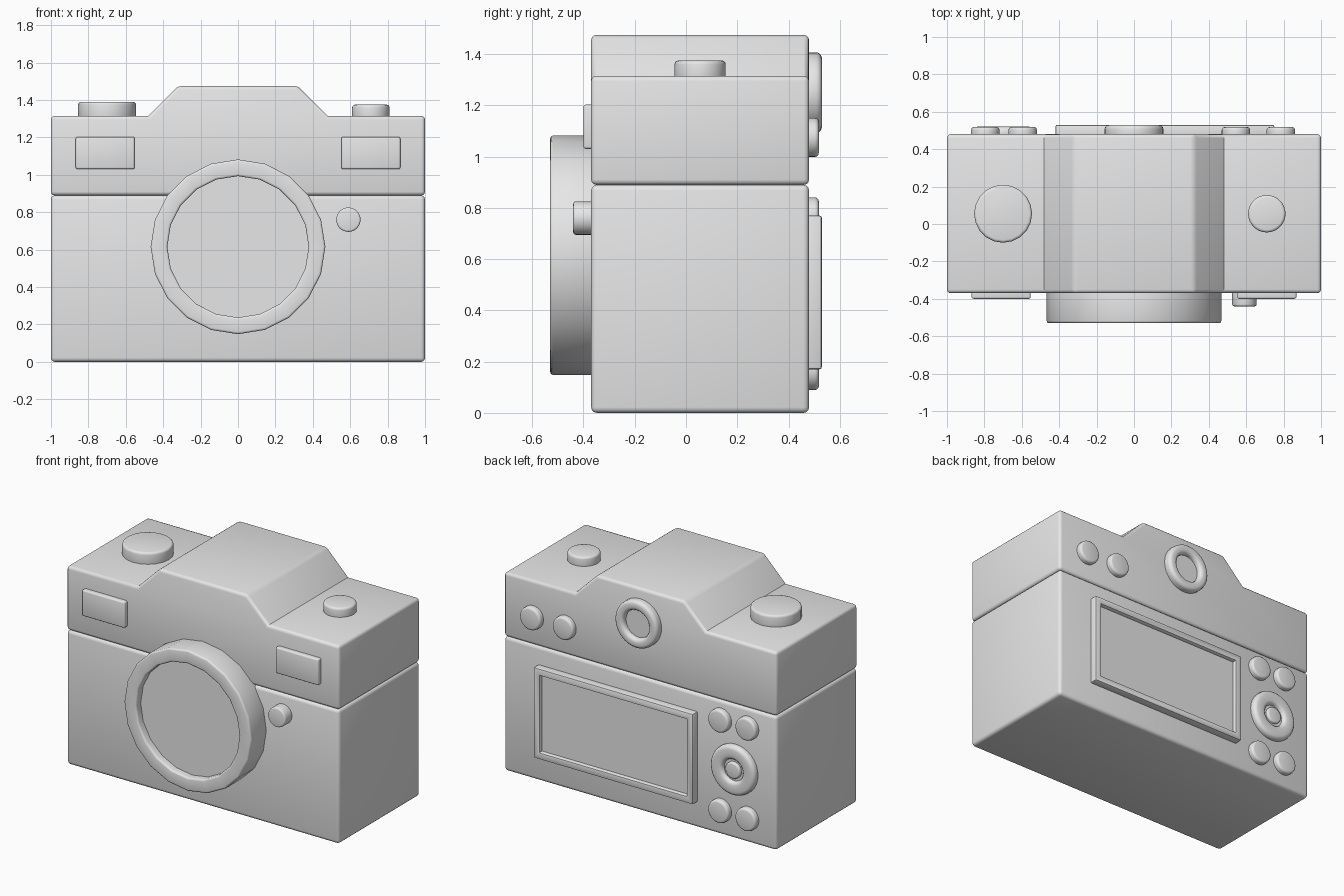
import bpy, bmesh, math
from mathutils import Matrix, Vector

cube = bpy.data.objects.get("Cube")
if cube:
    bpy.data.objects.remove(cube, do_unlink=True)

GREY = (0.8, 0.8, 0.8, 1.0)
grey = bpy.data.materials.new("plain_grey")
grey.use_nodes = True
grey.diffuse_color = GREY
grey.node_tree.nodes["Principled BSDF"].inputs["Base Color"].default_value = GREY

FRONT, BACK = -0.37, 0.48      # body faces in y
SINK = 0.03                    # depth attached parts reach into the body
FACING = {"up": 0, "front": math.pi / 2, "back": -math.pi / 2}


def finish(name, bm, bevel, segments=3):
    """Round the convex edges, make the object and shade it."""
    bmesh.ops.recalc_face_normals(bm, faces=bm.faces)
    bm.normal_update()
    edges = [e for e in bm.edges if e.calc_face_angle_signed(0) > 0.7]
    bmesh.ops.bevel(bm, geom=edges, offset=bevel, segments=segments,
                    profile=0.5, affect='EDGES', clamp_overlap=True)
    mesh = bpy.data.meshes.new(name)
    bm.to_mesh(mesh)
    bm.free()
    mesh.materials.append(grey)
    ob = bpy.data.objects.new(name, mesh)
    bpy.context.collection.objects.link(ob)
    bpy.ops.object.select_all(action='DESELECT')
    ob.select_set(True)
    bpy.context.view_layer.objects.active = ob
    bpy.ops.object.shade_smooth_by_angle(angle=math.radians(35))
    return ob


def prism(name, outline, y0, y1, bevel):
    """Extrude an x-z outline along y."""
    bm = bmesh.new()
    face = bm.faces.new([bm.verts.new((x, y0, z)) for x, z in outline])
    new = bmesh.ops.extrude_face_region(bm, geom=[face])["geom"]
    bmesh.ops.translate(bm, vec=(0, y1 - y0, 0),
                        verts=[v for v in new if isinstance(v, bmesh.types.BMVert)])
    return finish(name, bm, bevel)


def rectangle(x0, x1, z0, z1):
    return [(x0, z0), (x1, z0), (x1, z1), (x0, z1)]


def lathe(name, profile, place, facing, bevel, sides=32):
    """Turn a (radius, height) profile and cap both of its ends."""
    bm = bmesh.new()
    rings = [[bm.verts.new((r * math.cos(a), r * math.sin(a), h))
              for a in (math.tau * i / sides for i in range(sides))]
             for r, h in profile]
    for low, high in zip(rings, rings[1:]):
        for i in range(sides):
            j = (i + 1) % sides
            bm.faces.new((low[i], low[j], high[j], high[i]))
    bm.faces.new(rings[0])
    bm.faces.new(rings[-1])
    bm.transform(Matrix.Translation(place) @ Matrix.Rotation(FACING[facing], 4, 'X'))
    return finish(name, bm, bevel)


def button(name, place, facing, radius, height, bevel=0.015, sides=32):
    return lathe(name, [(radius, -SINK), (radius, height)], place, facing, bevel, sides)


def ring(name, place, facing, outer, inner, height, recess, bevel, sides=32):
    profile = [(outer, -SINK), (outer, height), (inner, height), (inner, height - recess)]
    return lathe(name, profile, place, facing, bevel, sides)


# Lower body and top housing with its raised hump
prism("lower_body", rectangle(-1, 1, 0, 0.89), FRONT, BACK, 0.022)
half = [(1, 0.89), (1, 1.315), (0.48, 1.315), (0.32, 1.475)]
prism("top_housing", half + [(-x, z) for x, z in reversed(half)], FRONT, BACK, 0.02)

# Lens barrel with recessed glass
ring("lens_barrel", (0, FRONT, 0.615), "front", 0.467, 0.378, 0.16, 0.05, 0.012, sides=20)

# Front windows and release button
for side, sign in (("left", 1), ("right", -1)):
    x0, x1 = sorted((sign * 0.553, sign * 0.868))
    prism(side + "_front_window", rectangle(x0, x1, 1.03, 1.203), FRONT - 0.03, FRONT + SINK, 0.01)
button("front_button", (0.59, FRONT, 0.76), "front", 0.065, 0.07, 0.01)

# Dials on the top
button("large_top_dial", (-0.70, 0.055, 1.315), "up", 0.155, 0.075, sides=20)
button("small_top_dial", (0.71, 0.055, 1.315), "up", 0.10, 0.06)

# Rear screen: a framed plate with a sunken panel
bm = bmesh.new()
bmesh.ops.create_cube(bm, size=1)
bm.transform(Matrix.Translation((0.165, BACK + 0.01, 0.47)) @ Matrix.Diagonal((1.17, 0.08, 0.60, 1)))
panel = max(bm.faces, key=lambda f: f.calc_center_median().y)
for width in (0.045, 0.003):
    bmesh.ops.inset_region(bm, faces=[panel], thickness=width, use_even_offset=True)
bmesh.ops.translate(bm, verts=panel.verts, vec=Vector((0, -0.025, 0)))
finish("rear_screen", bm, 0.009, 2)

# Rear eyepiece
ring("eyepiece", (0, BACK, 1.25), "back", 0.157, 0.093, 0.05, 0.035, 0.022)

# Rear control wheel and its centre button
ring("control_wheel", (-0.70, BACK, 0.465), "back", 0.165, 0.072, 0.04, 0.025, 0.025)
button("wheel_centre_button", (-0.70, BACK, 0.465), "back", 0.055, 0.035, 0.012)

# Small rear buttons
for label, z, xs in (("upper", 0.765, (-0.595, -0.795)),
                     ("lower", 0.165, (-0.595, -0.795)),
                     ("housing", 1.075, (0.545, 0.785))):
    for n, x in enumerate(xs, 1):
        button(f"{label}_rear_button_{n}", (x, BACK, z), "back", 0.076, 0.038)
